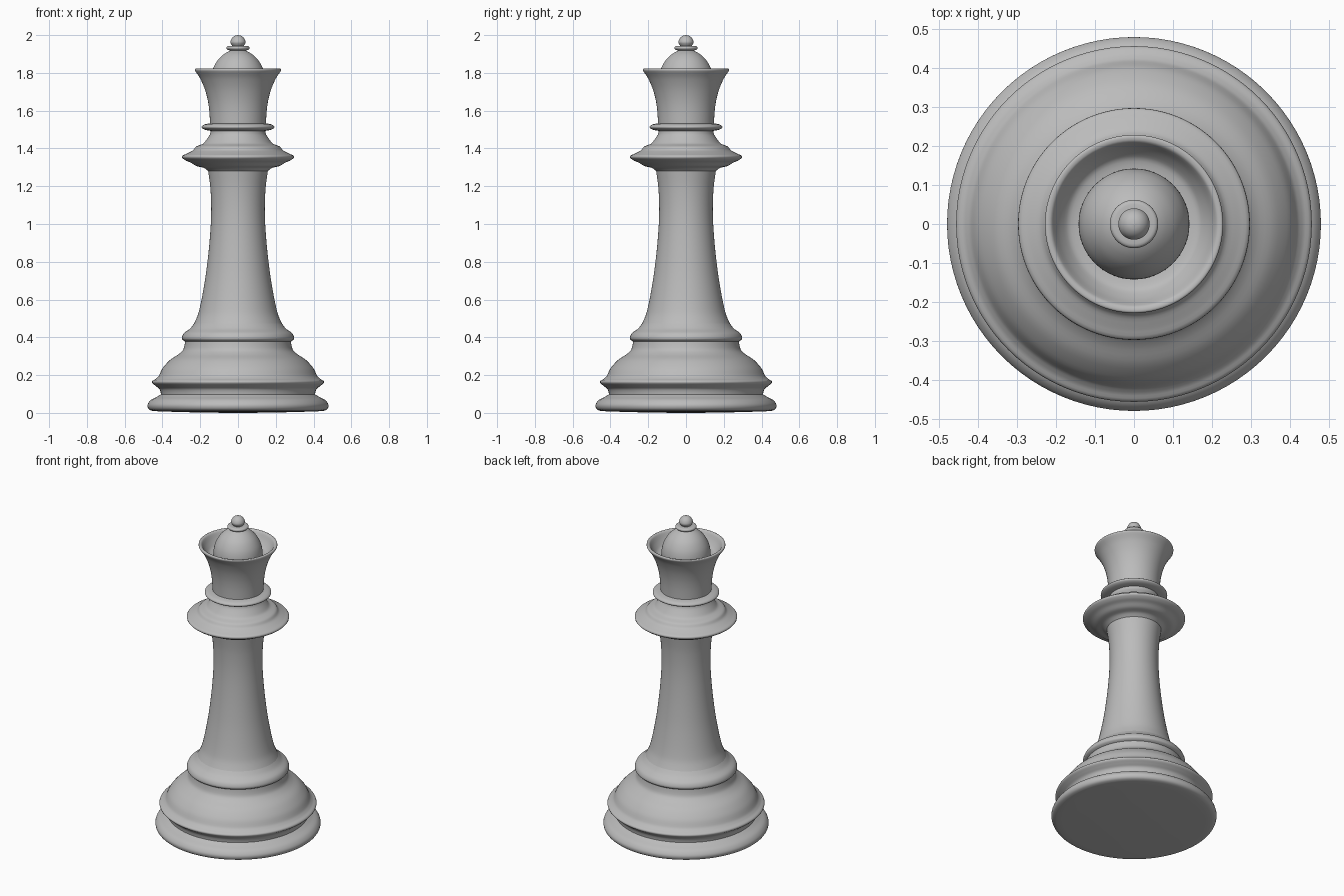
import bpy, math
from mathutils import Vector

if "Cube" in bpy.data.objects:
    bpy.data.objects.remove(bpy.data.objects["Cube"])

SIDES = 96
STEPS = 4

mat = bpy.data.materials.new("plain_grey")
mat.diffuse_color = (0.5, 0.5, 0.5, 1.0)
mat.use_nodes = True
mat.node_tree.nodes["Principled BSDF"].inputs["Base Color"].default_value = mat.diffuse_color


def smooth_profile(points):
    """Round a coarse (radius, height) profile with Hermite pieces that never overshoot."""
    p = [Vector(q) for q in points]
    tangents = [Vector((0, 0))]
    for a, b, c in zip(p, p[1:], p[2:]):
        d1, d2 = b - a, c - b
        t = d1.normalized() + d2.normalized()
        tangents.append(t.normalized() * min(d1.length, d2.length))
    tangents.append(Vector((0, 0)))
    out = []
    for i in range(len(p) - 1):
        for k in range(STEPS):
            t = k / STEPS
            out.append(p[i] * (2*t**3 - 3*t**2 + 1) + tangents[i] * (t**3 - 2*t**2 + t)
                       + p[i+1] * (3*t**2 - 2*t**3) + tangents[i+1] * (t**3 - t**2))
    return out + [p[-1]]


def lathe(name, points):
    """Turn a profile around z; a radius of zero becomes a single pole vertex."""
    verts, rings, faces = [], [], []
    for r, z in smooth_profile(points):
        start = len(verts)
        n = 1 if r < 1e-5 else SIDES
        for j in range(n):
            a = 2 * math.pi * j / SIDES
            verts.append((max(r, 0) * math.cos(a), max(r, 0) * math.sin(a), z))
        rings.append([start + j % n for j in range(SIDES)])
    for low, high in zip(rings, rings[1:]):
        for j in range(SIDES):
            k = (j + 1) % SIDES
            loop = list(dict.fromkeys((low[j], low[k], high[k], high[j])))
            if len(loop) > 2:
                faces.append(loop)
    mesh = bpy.data.meshes.new(name)
    mesh.from_pydata(verts, [], faces)
    mesh.materials.append(mat)
    obj = bpy.data.objects.new(name, mesh)
    bpy.context.collection.objects.link(obj)
    bpy.context.view_layer.objects.active = obj
    obj.select_set(True)
    bpy.ops.object.shade_smooth_by_angle(angle=math.radians(50))
    obj.select_set(False)


# Foot disc with a nearly flat underside
lathe("foot", [(0, 0), (0.2, 0.002), (0.45, 0.01), (0.473, 0.02), (0.479, 0.042),
               (0.462, 0.068), (0.43, 0.085), (0.408, 0.098)])
# Bell-shaped base with its lower lip
lathe("base_bell", [(0.408, 0.098), (0.415, 0.125), (0.435, 0.142), (0.456, 0.164),
                    (0.435, 0.18), (0.42, 0.195), (0.4, 0.235), (0.36, 0.28),
                    (0.315, 0.31), (0.29, 0.335), (0.28, 0.378)])
# Small bead on top of the bell
lathe("base_bead", [(0.28, 0.378), (0.297, 0.392), (0.288, 0.42), (0.255, 0.445),
                    (0.233, 0.472)])
# Tapered stem
lathe("stem", [(0.233, 0.472), (0.212, 0.52), (0.195, 0.59), (0.172, 0.72),
               (0.154, 0.87), (0.144, 1.0), (0.142, 1.1), (0.147, 1.2), (0.158, 1.28)])
# Wide collar
lathe("collar", [(0.158, 1.28), (0.18, 1.297), (0.22, 1.307), (0.25, 1.325),
                 (0.28, 1.338), (0.297, 1.357), (0.27, 1.373), (0.238, 1.39),
                 (0.222, 1.41), (0.185, 1.425), (0.168, 1.445), (0.148, 1.475),
                 (0.144, 1.493)])
# Thin neck ring
lathe("neck_ring", [(0.144, 1.493), (0.178, 1.5), (0.193, 1.513), (0.18, 1.526),
                    (0.148, 1.533)])
# Flared crown with a hollow bowl
lathe("crown", [(0.148, 1.533), (0.152, 1.6), (0.161, 1.66), (0.178, 1.72),
                (0.203, 1.775), (0.228, 1.812), (0.226, 1.822), (0.212, 1.82),
                (0.192, 1.785), (0.168, 1.757), (0.142, 1.75)])
# Dome inside the crown
lathe("dome", [(0.142, 1.75), (0.141, 1.785), (0.131, 1.825), (0.107, 1.868),
               (0.075, 1.899), (0.04, 1.918)])
# Flat ring under the finial
lathe("finial_ring", [(0.04, 1.918), (0.056, 1.923), (0.062, 1.932), (0.056, 1.941),
                      (0.03, 1.943)])
# Finial ball
lathe("finial_ball", [(0.03, 1.943)] + [(0.04 * math.cos(a), 1.96 + 0.04 * math.sin(a))
      for a in (0, math.pi / 8, math.pi / 4, 3 * math.pi / 8)] + [(0, 2.0)])
